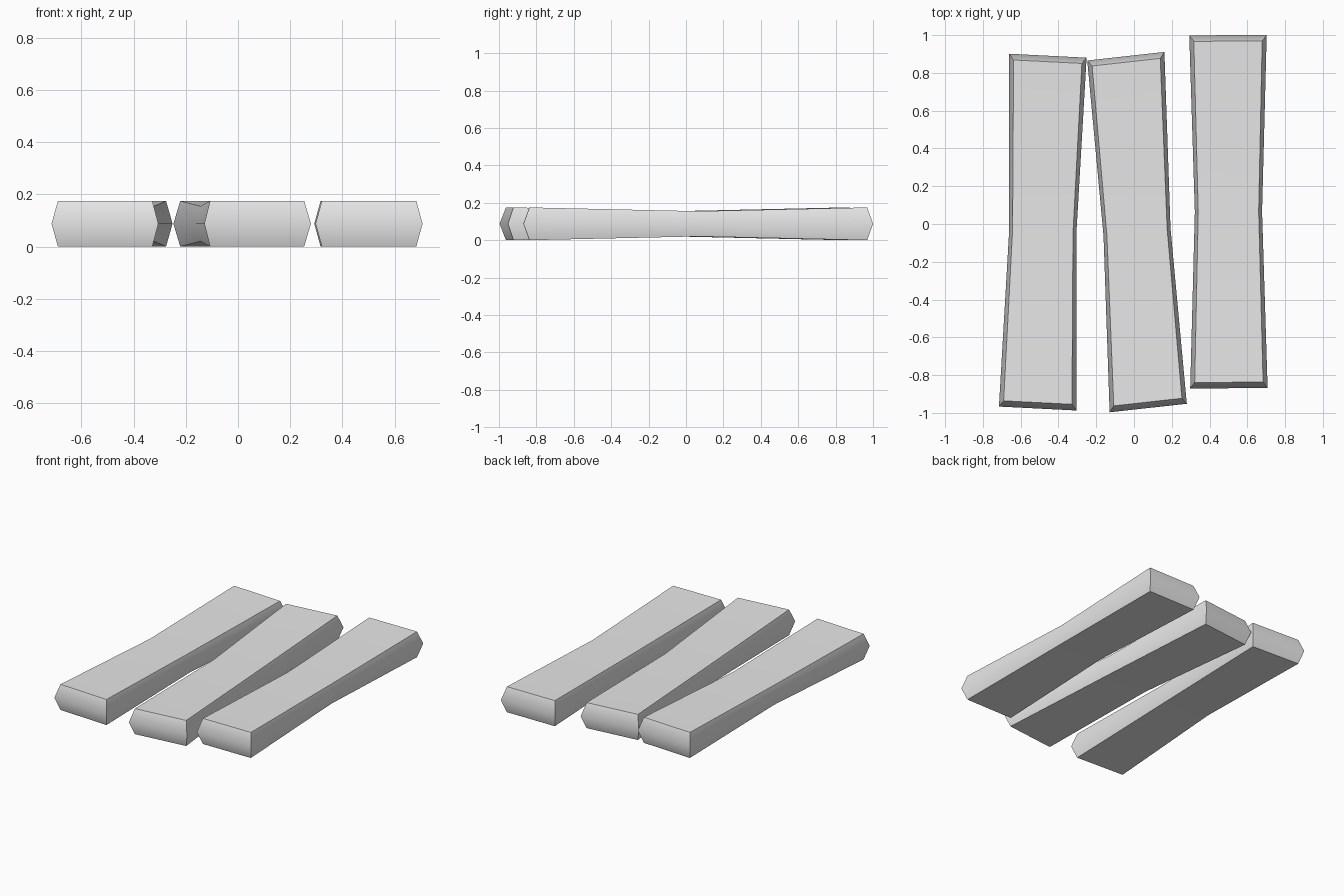
import bpy, bmesh, math
from mathutils import Matrix

cube = bpy.data.objects.get("Cube")
if cube:
    bpy.data.objects.remove(cube, do_unlink=True)

grey = bpy.data.materials.new("light grey")
grey.use_nodes = True
grey.diffuse_color = (0.8, 0.8, 0.8, 1)
grey.node_tree.nodes["Principled BSDF"].inputs["Base Color"].default_value = (0.8, 0.8, 0.8, 1)

HALF_LENGTH = 0.708
STRETCH = 1.32      # lengthwise stretch, applied after turning
HEIGHT = 0.175
END, WAIST = 0.205, 0.178   # half widths at the ends and the middle


def ring(bm, inset, level):
    """Outline with narrow waist; level is -1 bottom, 0 middle, 1 top."""
    points = []
    for side in (-1, 1):
        for step in (-1, 0, 1):
            s = step * side
            wide = END - inset if step else WAIST - inset * 0.75
            thick = 1.0 if step else 0.77
            points.append(bm.verts.new((-side * wide, s * (HALF_LENGTH - inset),
                                        HEIGHT / 2 * (1 + level * thick))))
    return points


def plank(name, x, y, degrees):
    bm = bmesh.new()
    bottom, middle, top = ring(bm, 0.024, -1), ring(bm, 0, 0), ring(bm, 0.024, 1)
    # bulging sides and ends
    for low, high in ((bottom, middle), (middle, top)):
        for i in range(6):
            j = (i + 1) % 6
            bm.faces.new((low[i], low[j], high[j], high[i]))
    # top and bottom, folded across the waist
    for cap in (bottom, top):
        bm.faces.new((cap[0], cap[1], cap[4], cap[5]))
        bm.faces.new((cap[1], cap[2], cap[3], cap[4]))
    bmesh.ops.recalc_face_normals(bm, faces=bm.faces)
    turn = Matrix.Rotation(math.radians(degrees), 4, 'Z')
    bm.transform(Matrix.Translation((x, y, 0)) @ Matrix.Diagonal((1, STRETCH, 1, 1)) @ turn)
    mesh = bpy.data.meshes.new(name)
    bm.to_mesh(mesh)
    bm.free()
    mesh.materials.append(grey)
    obj = bpy.data.objects.new(name, mesh)
    bpy.context.collection.objects.link(obj)
    bpy.ops.object.select_all(action='DESELECT')
    obj.select_set(True)
    bpy.context.view_layer.objects.active = obj
    bpy.ops.object.shade_smooth_by_angle(angle=math.radians(50))


plank("right_plank", -0.483, -0.043, -2.2)
plank("middle_plank", 0.016, -0.043, 4.8)
plank("left_plank", 0.5, 0.065, 0.2)
